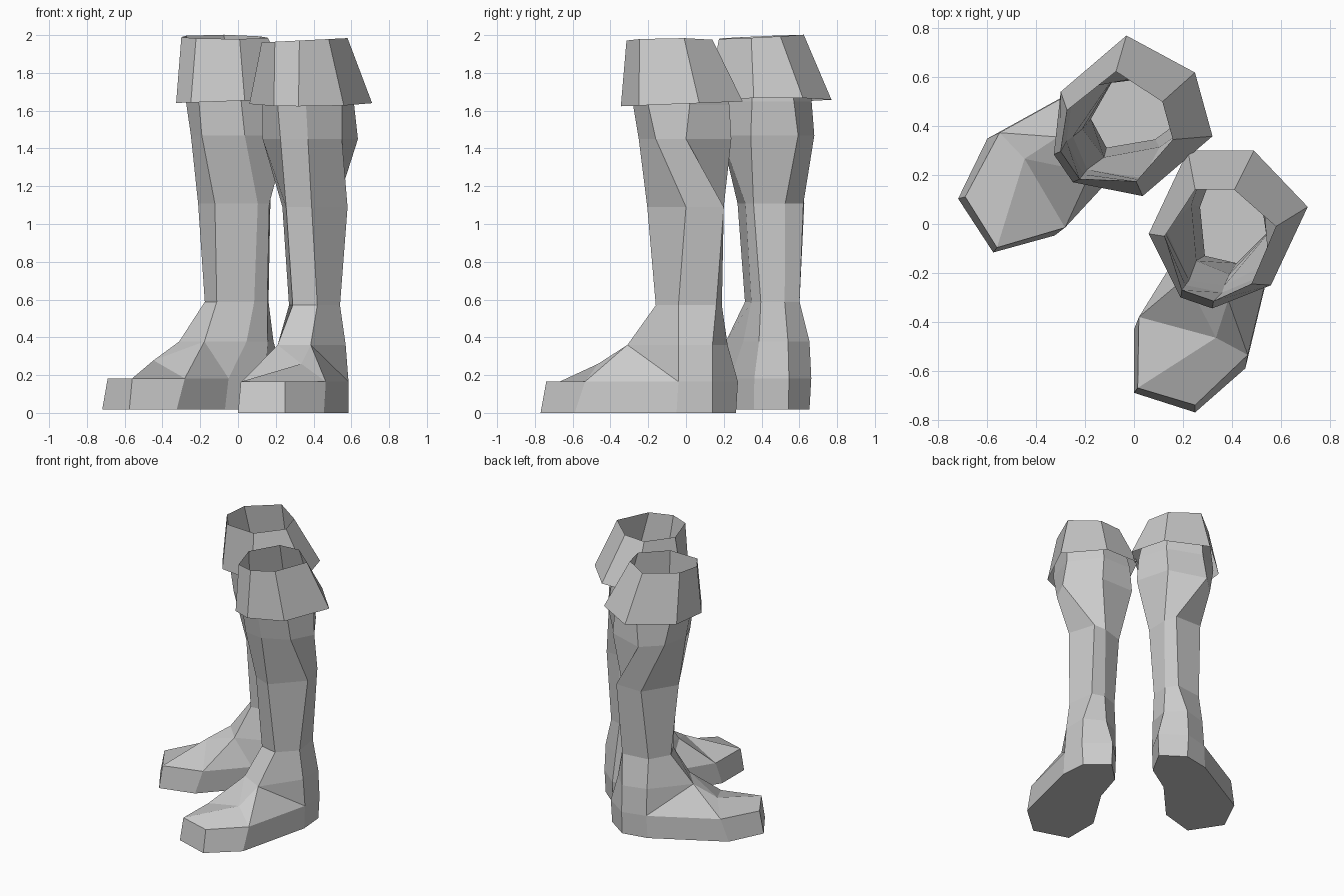
import bpy, bmesh
from math import cos, sin, radians
from mathutils import Matrix

if "Cube" in bpy.data.objects:
    bpy.data.objects.remove(bpy.data.objects["Cube"])

# Seven-sided leg sections: inner heel, heel, outer heel, outer, front, inner front, inner
LEG = [
    (0.36, [(.29, .15), (.43, .22), (.57, .14), (.57, -.04), (.385, -.31), (.21, -.22), (.24, .02)]),
    (0.57, [(.30, .15), (.42, .19), (.51, .16), (.54, -.04), (.42, -.16), (.29, -.13), (.27, .07)]),
    (1.09, [(.26, .15), (.42, .20), (.52, .20), (.58, .0), (.39, -.205), (.255, -.15), (.235, .08)]),
    (1.45, [(.22, .24), (.48, .24), (.635, .0), (.55, -.16), (.37, -.25), (.225, -.23), (.13, -.02)]),
    (1.63, [(.23, .23), (.46, .23), (.615, .02), (.55, -.20), (.36, -.28), (.21, -.25), (.13, -.04)]),
]
RIM = [(.25, .14), (.41, .14), (.58, -.01), (.48, -.245), (.325, -.315), (.195, -.27), (.125, -.05)]
HEM = [(.22, .30), (.49, .30), (.71, .07), (.56, -.25), (.32, -.345), (.19, -.30), (.06, -.04)]

# Nine-sided foot outlines: four heel/outer points, ball, toe tip, toe, inner ball, arch
SOLE = [(.27, .12), (.42, .265), (.57, .14), (.585, -.05), (.455, -.59),
        (.25, -.77), (0, -.69), (0, -.43), (.20, -.11)]
WELT = [(.27, .13), (.42, .275), (.58, .14), (.585, -.04), (.465, -.535),
        (.25, -.74), (.015, -.67), (.02, -.38), (.20, -.09)]
RIDGE = (.335, -.465, .26)


def ring(bm, points, height):
    return [bm.verts.new((x, y, height(x, y) if callable(height) else height)) for x, y in points]


def bridge(bm, a, b):
    n = len(a)
    for i in range(n):
        j = (i + 1) % n
        bm.faces.new((a[i], a[j], b[j], b[i]))


def rim_z(x, y):
    return 1.955 + .05 * x


def hem_z(x, y):
    return 1.637 + .04 * y


def finish(bm, name, matrix):
    bmesh.ops.transform(bm, matrix=matrix, verts=bm.verts)
    bmesh.ops.recalc_face_normals(bm, faces=bm.faces)
    mesh = bpy.data.meshes.new(name)
    bm.to_mesh(mesh)
    bm.free()
    bpy.context.collection.objects.link(bpy.data.objects.new(name, mesh))


def make_boot(side, matrix):
    # Foot: sole, side wall, then the upper closing onto the ankle
    bm = bmesh.new()
    sole = ring(bm, SOLE, 0)
    w = ring(bm, WELT, .165)
    bm.faces.new(sole)
    bridge(bm, sole, w)
    rings = [ring(bm, pts, z) for z, pts in LEG]
    a = rings[0]
    r = bm.verts.new(RIDGE)
    for face in [(w[8], w[0], a[0], a[6]), (w[0], w[1], a[1], a[0]), (w[1], w[2], a[2], a[1]),
                 (w[2], w[3], a[3], a[2]), (w[3], a[4], a[3]), (w[3], w[4], a[4]),
                 (w[4], r, a[4]), (w[4], w[5], w[6], r), (w[6], w[7], r), (w[7], a[5], r),
                 (r, a[5], a[4]), (w[7], w[8], a[5]), (w[8], a[6], a[5])]:
        bm.faces.new(face)
    # Leg shaft, running up to the open rim
    rings.append(ring(bm, RIM, rim_z))
    for lower, upper in zip(rings, rings[1:]):
        bridge(bm, lower, upper)
    finish(bm, side + "_boot", matrix)

    # Folded-down flared cuff
    bm = bmesh.new()
    bridge(bm, ring(bm, HEM, hem_z), ring(bm, RIM, rim_z))
    finish(bm, side + "_cuff", matrix)


# Second boot is a mirrored copy, turned and moved behind the first
t = radians(105.4)
mirrored = Matrix(((cos(t), sin(t), 0, .09), (sin(t), -cos(t), 0, .067), (0, 0, 1, .018), (0, 0, 0, 1)))
make_boot("front", Matrix.Identity(4))
make_boot("back", mirrored)
